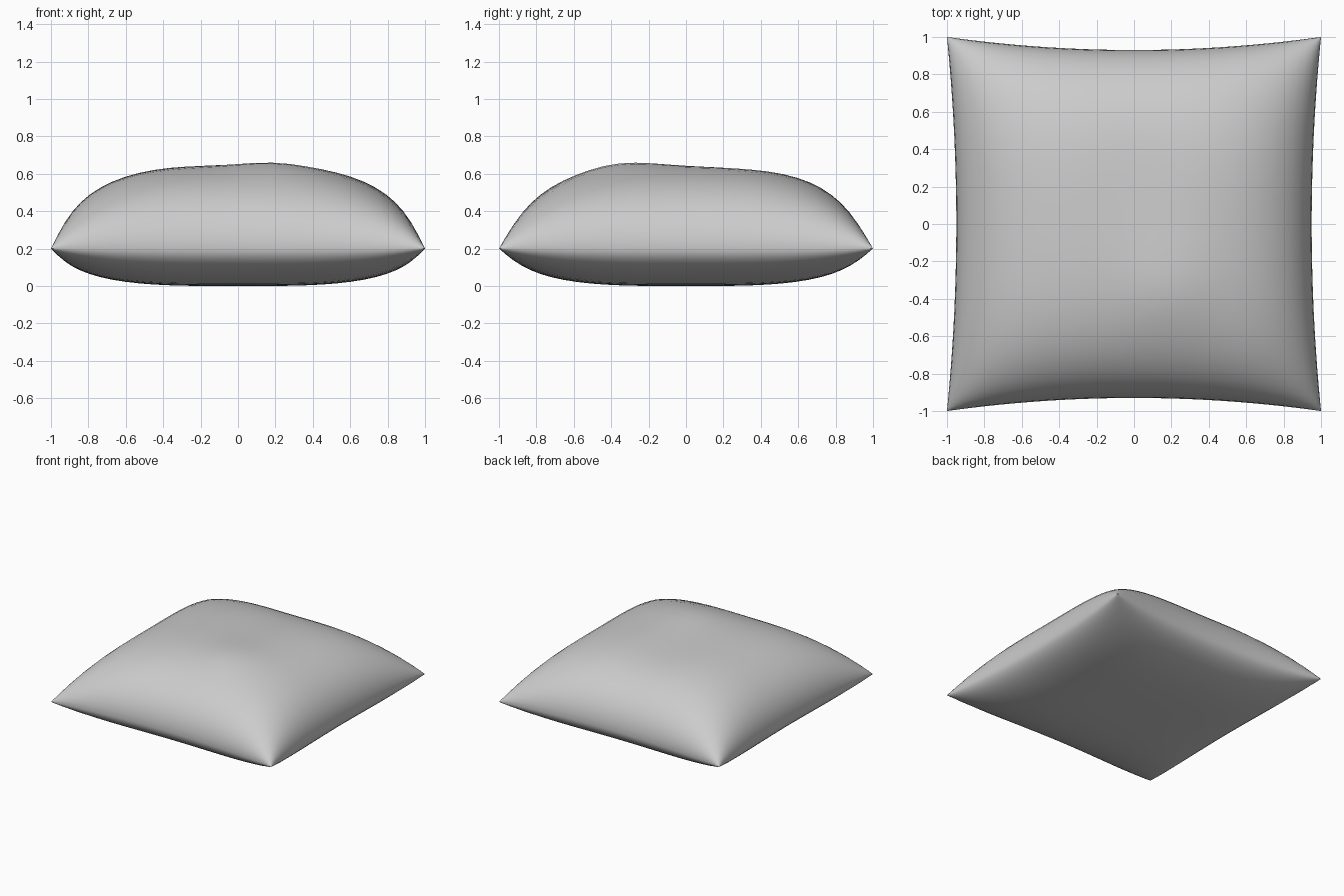
import bpy, bmesh
from math import sin, pi, exp

cube = bpy.data.objects.get("Cube")
if cube:
    bpy.data.objects.remove(cube, do_unlink=True)

SEAM = 0.2      # height of the seam
N = 32          # divisions per side

# Cloth colour
cloth = bpy.data.materials.new("grey cloth")
cloth.diffuse_color = (0.6, 0.6, 0.6, 1)
cloth.use_nodes = True
cloth.node_tree.nodes["Principled BSDF"].inputs["Base Color"].default_value = (0.6, 0.6, 0.6, 1)


def puff(t, power):
    """Stuffed cross-section: 1 in the middle, 0 at the seam."""
    return max(0.0, 1 - abs(t) ** power) ** 0.5


def bump(x, y, cx, cy, radius):
    return exp(-((x - cx) ** 2 + (y - cy) ** 2) / radius ** 2)


def top_height(u, v, x, y):
    h = 0.445 + 0.025 * bump(x, y, 0.18, -0.36, 0.25) - 0.015 * bump(x, y, 0, 0.3, 0.3)
    return h * puff(u, 3) * puff(v, 3)


def bottom_height(u, v, x, y):
    return -SEAM * puff(u, 3.4) * puff(v, 3.4)


def add_panel(bm, height, flip):
    """One square cloth panel, pulled in along its sides and puffed out."""
    panel = bmesh.ops.create_grid(bm, x_segments=N, y_segments=N, size=1)["verts"]
    faces = {f for vert in panel for f in vert.link_faces}
    for vert in panel:
        u, v = (sin(c * pi / 2) for c in vert.co.xy)
        x = u * (1 - 0.05 * (1 - v * v))
        y = v * (1 - 0.07 * (1 - u * u))
        vert.co = (x, y, SEAM + height(u, v, x, y))
    if flip:
        bmesh.ops.reverse_faces(bm, faces=list(faces))


# Pillow: top and bottom panels joined at the seam
bm = bmesh.new()
add_panel(bm, top_height, False)
add_panel(bm, bottom_height, True)
bmesh.ops.remove_doubles(bm, verts=bm.verts, dist=0.0005)
mesh = bpy.data.meshes.new("pillow")
bm.to_mesh(mesh)
bm.free()
mesh.materials.append(cloth)
pillow = bpy.data.objects.new("pillow", mesh)
bpy.context.collection.objects.link(pillow)

# Smooth cloth with a sharp seam
bpy.ops.object.select_all(action="DESELECT")
pillow.select_set(True)
bpy.context.view_layer.objects.active = pillow
bpy.ops.object.shade_smooth_by_angle(angle=pi / 3)
